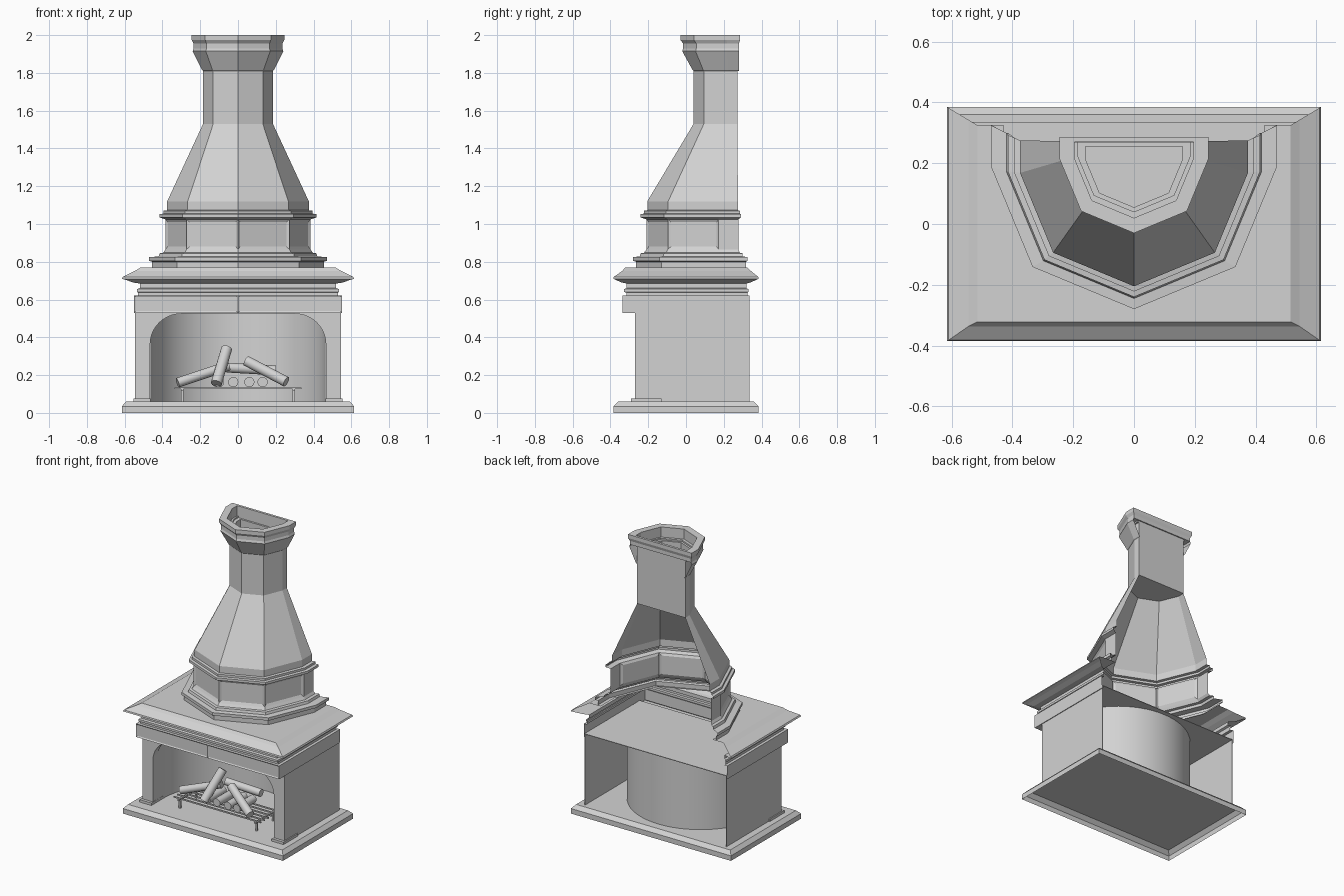
import bpy, bmesh, math
from mathutils import Vector

cube = bpy.data.objects.get("Cube")
if cube:
    bpy.data.objects.remove(cube, do_unlink=True)

stone = bpy.data.materials.new("grey_stone")
stone.use_nodes = True
GREY = (0.65, 0.65, 0.65, 1)
stone.diffuse_color = GREY
stone.node_tree.nodes["Principled BSDF"].inputs["Base Color"].default_value = GREY


def finish(bm, name, smooth=False):
    me = bpy.data.meshes.new(name)
    bm.to_mesh(me)
    bm.free()
    me.materials.append(stone)
    ob = bpy.data.objects.new(name, me)
    bpy.context.collection.objects.link(ob)
    if smooth:
        bpy.ops.object.select_all(action='DESELECT')
        ob.select_set(True)
        bpy.context.view_layer.objects.active = ob
        bpy.ops.object.shade_smooth_by_angle()


def box_path(w, yf, yb):
    return [(-w, yb), (-w, yf), (0, yf), (w, yf), (w, yb)]


def octagon_path(w, yf, yb):
    """Half octagon with its point to the front and straight back ends."""
    ym = yf + 0.295 * w
    ys = ym + 0.70 * w
    return [(-w, yb), (-w, ys), (-0.71 * w, ym), (0, yf),
            (0.71 * w, ym), (w, ys), (w, yb)]


def loft(path, levels, closed=False, bottom=False, top=False):
    """Skin a stack of plan outlines; returns the mesh and its rows of faces."""
    bm = bmesh.new()
    rings = [[bm.verts.new((x, y, z)) for x, y in path(w, yf, yb)]
             for z, w, yf, yb in levels]
    rows = []
    for a, b in zip(rings, rings[1:]):
        n = len(a)
        rows.append([bm.faces.new((a[j], a[(j + 1) % n], b[(j + 1) % n], b[j]))
                     for j in range(n if closed else n - 1)])
    if bottom:
        bm.faces.new(rings[0][::-1])
    if top:
        bm.faces.new(rings[-1])
    bm.normal_update()
    return bm, rows


def add_box(bm, x0, x1, y0, y1, z0, z1):
    vs = bmesh.ops.create_cube(bm, size=1)["verts"]
    for v in vs:
        v.co = (x1 if v.co.x > 0 else x0, y1 if v.co.y > 0 else y0,
                z1 if v.co.z > 0 else z0)


def extrude_outline(name, pts, y0, y1):
    """Extrude an x-z outline from y0 back to y1."""
    bm = bmesh.new()
    f = bm.faces.new([bm.verts.new((x, y0, z)) for x, z in pts])
    ext = bmesh.ops.extrude_face_region(bm, geom=[f], use_keep_orig=True)["geom"]
    for v in ext:
        if isinstance(v, bmesh.types.BMVert):
            v.co.y = y1
    bmesh.ops.recalc_face_normals(bm, faces=bm.faces)
    finish(bm, name)


# Hearth slab: hollow underneath, chamfered top
bm, _ = loft(box_path, [(0, 0.615, -0.385, 0.385), (0.035, 0.615, -0.385, 0.385),
                        (0.06, 0.592, -0.36, 0.36)], closed=True, top=True)
finish(bm, "hearth_slab")

# Arched front frame
arc = []
for i in range(11):
    a = math.radians(90 * i / 10)
    arc.append((0.30 + 0.165 * math.cos(a), 0.365 + 0.16 * math.sin(a)))
half = [(0.545, 0.54), (0.545, 0.06), (0.465, 0.06)] + arc
extrude_outline("arched_frame", half + [(-x, z) for x, z in reversed(half)],
                -0.27, -0.22)

# Side walls and pillar feet
CEILING = 0.55
for side, s in (("left", 1), ("right", -1)):
    bm = bmesh.new()
    add_box(bm, *sorted((s * 0.54, s * 0.545)), -0.27, 0.335, 0.06, CEILING)
    finish(bm, side + "_side_wall")
    bm = bmesh.new()
    add_box(bm, *sorted((s * 0.462, s * 0.553)), -0.29, -0.13, 0.06, 0.077)
    finish(bm, side + "_pillar_foot")

# Curved firebox lining
bm = bmesh.new()
plan = [(0.463, -0.24)]
for i in range(33):
    a = math.pi * i / 32
    plan.append((0.463 * math.cos(a), -0.16 + 0.463 * math.sin(a)))
plan.append((-0.463, -0.24))
cols = [[bm.verts.new((x, y, z)) for z in (0.06, CEILING)] for x, y in plan]
for a, b in zip(cols, cols[1:]):
    bm.faces.new((a[0], a[1], b[1], b[0]))
finish(bm, "firebox_lining", smooth=True)

# Firebox ceiling
bm = bmesh.new()
add_box(bm, -0.545, 0.545, -0.27, 0.335, CEILING, CEILING + 0.004)
finish(bm, "firebox_ceiling")

# Lintel band with two framed panels on its front
bm, rows = loft(box_path, [(0.53, 0.54, -0.25, 0.335), (0.53, 0.55, -0.335, 0.335),
                           (0.622, 0.55, -0.335, 0.335), (0.622, 0.53, -0.31, 0.335)])
bmesh.ops.inset_individual(bm, faces=rows[1][1:3], thickness=0.012, depth=-0.005)
finish(bm, "lintel_band")

# Mantel mouldings, open at the back
mantel = [(0.622, 0.53, -0.315, 0.325), (0.637, 0.53, -0.315, 0.325),
          (0.64, 0.535, -0.328, 0.332), (0.655, 0.535, -0.328, 0.332),
          (0.66, 0.52, -0.315, 0.32), (0.685, 0.52, -0.315, 0.32),
          (0.69, 0.555, -0.34, 0.34), (0.703, 0.59, -0.37, 0.37),
          (0.71, 0.615, -0.385, 0.385), (0.72, 0.61, -0.382, 0.382),
          (0.752, 0.545, -0.337, 0.343), (0.77, 0.515, -0.322, 0.325)]
bm, _ = loft(box_path, mantel)
finish(bm, "mantel_moulding")

# Mantel shelf, cut out under the hood
bm = bmesh.new()
outline = box_path(*mantel[-1][1:]) + octagon_path(0.43, -0.25, 0.325)[::-1]
bm.faces.new([bm.verts.new((x, y, 0.77)) for x, y in outline])
finish(bm, "mantel_shelf")

# Hood: stepped plinth, panelled wall, cornice and tapering body
hood = [(0.77, 0.455, -0.265, 0.318), (0.80, 0.455, -0.265, 0.318),
        (0.805, 0.47, -0.28, 0.325), (0.825, 0.47, -0.28, 0.325),
        (0.828, 0.42, -0.245, 0.30), (0.845, 0.415, -0.24, 0.30),
        (0.848, 0.395, -0.222, 0.285), (0.865, 0.385, -0.21, 0.277),
        (1.025, 0.385, -0.21, 0.277), (1.035, 0.415, -0.24, 0.292),
        (1.052, 0.415, -0.24, 0.292), (1.055, 0.395, -0.222, 0.285),
        (1.07, 0.395, -0.222, 0.285), (1.073, 0.375, -0.205, 0.275),
        (1.12, 0.375, -0.205, 0.275), (1.53, 0.185, 0.04, 0.272)]
bm, rows = loft(octagon_path, hood)
bmesh.ops.inset_individual(bm, faces=rows[7][1:5], thickness=0.022, depth=-0.008)
finish(bm, "hood")

# Chimney flue: closed shaft with a flat back, projecting rim and hollow top
flue = [(1.53, 0.185, 0.04, 0.272), (1.93, 0.185, 0.04, 0.272),
        (1.93, 0.235, -0.015, 0.28), (1.955, 0.235, -0.015, 0.28),
        (1.975, 0.245, -0.03, 0.287), (2.0, 0.245, -0.03, 0.287),
        (2.0, 0.195, 0.02, 0.27), (1.92, 0.195, 0.02, 0.268),
        (1.92, 0.16, 0.055, 0.255), (1.82, 0.16, 0.055, 0.255)]
bm, _ = loft(octagon_path, flue, closed=True, bottom=True, top=True)
finish(bm, "chimney_flue")

# Flared collar around the front and sides of the flue
bm, _ = loft(octagon_path, [(1.81, 0.185, 0.04, 0.28), (1.815, 0.19, 0.035, 0.28),
                            (1.915, 0.24, -0.02, 0.28), (1.93, 0.235, -0.015, 0.28)])
finish(bm, "chimney_collar")

# Fire grate: long bars, cross bars and legs
bm = bmesh.new()
for i in range(6):
    y = -0.225 + 0.04 * i
    add_box(bm, -0.335, 0.335, y - 0.004, y + 0.004, 0.126, 0.135)
for x in (-0.295, 0.295):
    add_box(bm, x - 0.006, x + 0.006, -0.235, -0.015, 0.115, 0.126)
    for y in (-0.215, -0.035):
        add_box(bm, x - 0.006, x + 0.006, y - 0.006, y + 0.006, 0.06, 0.115)
finish(bm, "fire_grate")

# Firewood
logs = [((-0.32, -0.17, 0.16), (-0.05, -0.11, 0.25), 0.026),
        ((-0.115, -0.21, 0.155), (-0.06, -0.08, 0.34), 0.029),
        ((0.045, -0.14, 0.275), (0.255, -0.23, 0.165), 0.028),
        ((-0.06, -0.04, 0.24), (0.20, -0.03, 0.225), 0.026)]
logs += [((x, -0.20, 0.163), (x, -0.02, 0.163), 0.027)
         for x in (-0.1, -0.025, 0.06, 0.13)]
for i, (p, q, r) in enumerate(logs):
    p, q = Vector(p), Vector(q)
    bm = bmesh.new()
    bmesh.ops.create_cone(bm, cap_ends=True, segments=16, radius1=r, radius2=r,
                          depth=(q - p).length)
    turn = (q - p).to_track_quat('Z', 'Y')
    for v in bm.verts:
        v.co = turn @ v.co + (p + q) / 2
    finish(bm, "firewood_log_%d" % (i + 1), smooth=True)
